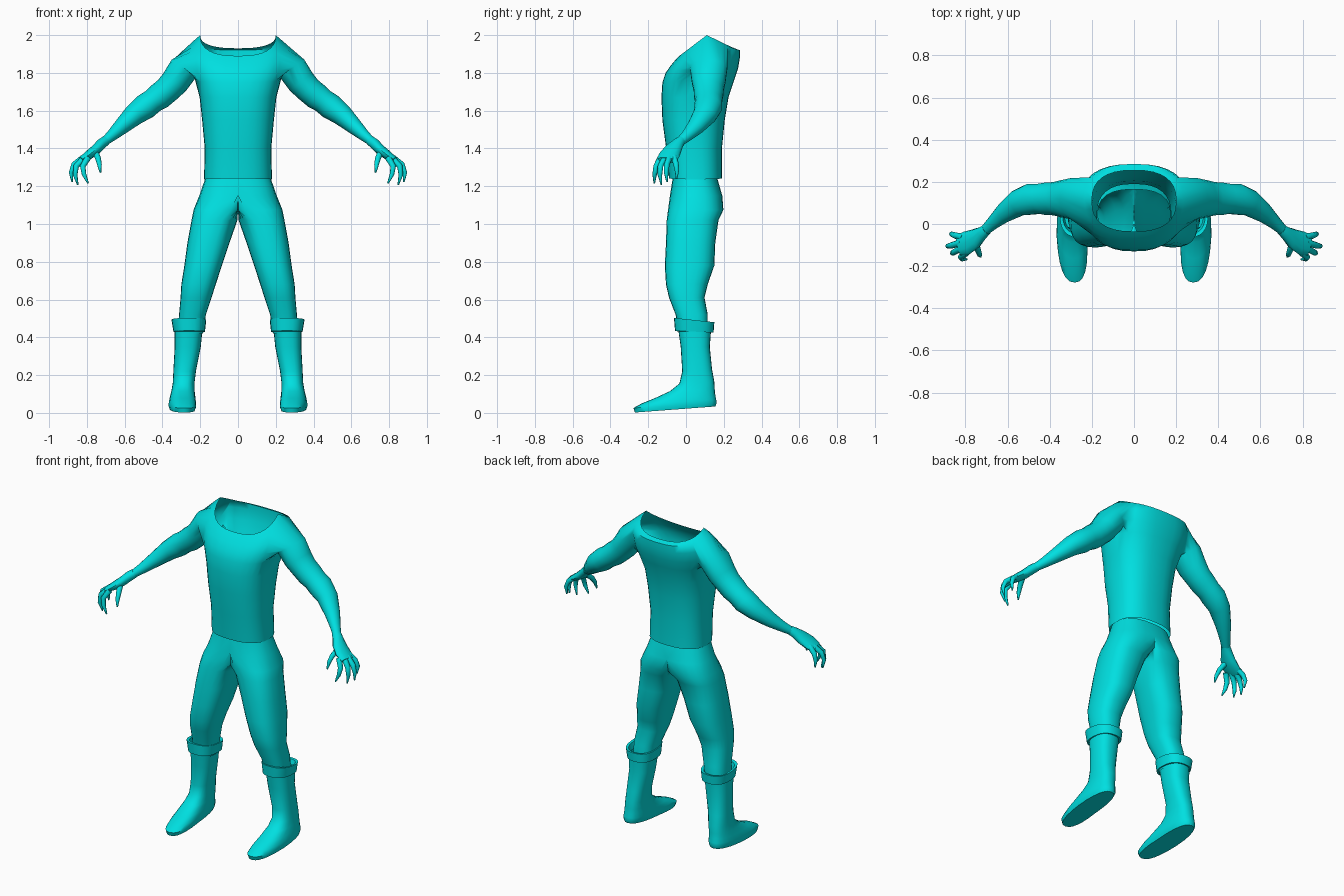
import bpy, bmesh
from math import sin, cos, pi, radians
from mathutils import Vector

mat = bpy.data.materials.new("teal")
mat.diffuse_color = (0.0, 0.74, 0.75, 1)


def ring(n, x0, x1, y0, y1, zf, zb=None, zs=None, p=0.8):
    """Horizontal rounded-box ring; heights given at front, back and sides."""
    zb = zf if zb is None else zb
    zs = (zf + zb) / 2 if zs is None else zs
    out = []
    for i in range(n):
        s, c = sin(2 * pi * i / n), cos(2 * pi * i / n)
        px = abs(s) ** p * (1 if s > 0 else -1)
        py = abs(c) ** p * (1 if c > 0 else -1)
        z = zs + ((zf if c > 0 else zb) - zs) * abs(py)
        out.append(Vector(((x0 + x1) / 2 + px * (x1 - x0) / 2,
                           (y0 + y1) / 2 - py * (y1 - y0) / 2, z)))
    return out


def tube(n, path):
    """Rings along a path of (x, y, z, thickness, width across y)."""
    pts = [Vector(q[:3]) for q in path]
    out = []
    for k, q in enumerate(path):
        axis = (pts[min(k + 1, len(pts) - 1)] - pts[max(k - 1, 0)]).normalized()
        v = Vector((0, 1, 0))
        v = (v - axis * v.dot(axis)).normalized()
        u = v.cross(axis)
        out.append([pts[k] + u * q[3] * cos(2 * pi * i / n) + v * q[4] * sin(2 * pi * i / n)
                    for i in range(n)])
    return out


def loft(bm, rings, cap_end=False, cap_start=False):
    rows = [[bm.verts.new(co) for co in r] for r in rings]
    n = len(rows[0])
    faces = [[bm.faces.new((a[j], a[(j + 1) % n], b[(j + 1) % n], b[j])) for j in range(n)]
             for a, b in zip(rows, rows[1:])]
    if cap_end:
        bm.faces.new(rows[-1])
    if cap_start:
        bm.faces.new(rows[0])
    return rows, faces


def finish(name, bm, mirror=False, angle=50):
    bmesh.ops.recalc_face_normals(bm, faces=bm.faces)
    me = bpy.data.meshes.new(name)
    bm.to_mesh(me)
    bm.free()
    me.shade_smooth()
    me.set_sharp_from_angle(angle=radians(angle))
    me.materials.append(mat)
    ob = bpy.data.objects.new(name, me)
    bpy.context.collection.objects.link(ob)
    if mirror:
        m = ob.modifiers.new("mirror", 'MIRROR')
        m.use_clip = True
        m.merge_threshold = 0.002
    return ob


# Shirt: open torso with sleeves bridged into side holes
bm = bmesh.new()
torso = [  # half width, y front, y back, z front, z back, z side
    (.180, -.09, .190, 1.24, 1.24, 1.235),
    (.176, -.105, .190, 1.40, 1.40, 1.40),
    (.190, -.125, .205, 1.55, 1.55, 1.55),
    (.203, -.13, .225, 1.67, 1.67, 1.67),
    (.228, -.125, .255, 1.75, 1.76, 1.765),
    (.250, -.108, .275, 1.80, 1.82, 1.84),
    (.255, -.08, .285, 1.84, 1.88, 1.92),
    (.235, -.055, .285, 1.87, 1.92, 1.97),
    (.200, -.035, .255, 1.89, 1.93, 2.00)]
_, faces = loft(bm, [ring(32, -w, w, a, b, zf, zb, zs) for w, a, b, zf, zb, zs in torso])
sleeve = [
    (.285, .12, 1.825, .080, .100), (.335, .12, 1.752, .076, .090),
    (.375, .12, 1.71, .071, .080), (.415, .12, 1.677, .071, .078),
    (.450, .12, 1.652, .065, .072), (.490, .118, 1.622, .068, .075),
    (.550, .10, 1.578, .058, .064), (.620, .05, 1.513, .042, .046),
    (.670, .005, 1.467, .030, .032), (.712, -.035, 1.432, .022, .024)]
for s, first in ((1, 5), (-1, 21)):
    hole = {faces[r][c] for r in (4, 5, 6) for c in range(first, first + 6)}
    rim = [e for e in {e for f in hole for e in f.edges}
           if sum(f in hole for f in e.link_faces) == 1]
    bmesh.ops.delete(bm, geom=list(hole), context='FACES')
    rows, _ = loft(bm, tube(18, [(s * q[0],) + q[1:] for q in sleeve]))
    top = rows[0]
    ends = [bm.edges.get((top[i], top[i - 1])) for i in range(18)]
    bmesh.ops.bridge_loops(bm, edges=rim + ends)
finish("shirt", bm, angle=60)

# Hands: palm with curled, clawed fingers
bm = bmesh.new()
loft(bm, tube(12, [(.700, -.026, 1.442, .026, .026), (.722, -.043, 1.425, .028, .032),
                   (.755, -.07, 1.392, .027, .048), (.795, -.09, 1.362, .024, .056),
                   (.832, -.10, 1.338, .016, .050)]), True, True)
fingers = [
    ((.795, -.135, 1.350), (.822, -.158, 1.305), (.815, -.166, 1.262), (.793, -.168, 1.215)),
    ((.815, -.112, 1.348), (.856, -.135, 1.308), (.862, -.138, 1.260), (.848, -.130, 1.207)),
    ((.820, -.088, 1.350), (.868, -.102, 1.315), (.884, -.105, 1.272), (.878, -.100, 1.222)),
    ((.812, -.064, 1.355), (.852, -.054, 1.322), (.866, -.048, 1.285), (.860, -.050, 1.240)),
    ((.755, -.085, 1.380), (.740, -.125, 1.345), (.733, -.146, 1.312), (.728, -.156, 1.272))]
for f in fingers:
    loft(bm, tube(8, [p + (r, r) for p, r in zip(f, (.017, .015, .012, .004))]), True, True)
finish("hands", bm, mirror=True)

# Trousers: one leg clipped at the centre line, then mirrored
bm = bmesh.new()
leg = [  # x inner, x outer, y front, y back, z
    (-.172, .172, -.070, .165, 1.245), (-.205, .205, -.085, .192, 1.15),
    (-.06, .235, -.095, .198, 1.075), (.003, .246, -.102, .172, 1.02),
    (.045, .268, -.106, .155, .90), (.085, .284, -.112, .150, .78),
    (.118, .300, -.106, .115, .68), (.140, .304, -.090, .098, .61),
    (.170, .312, -.055, .115, .52), (.185, .315, -.035, .115, .42)]
loft(bm, [ring(24, *q) for q in leg])
for v in bm.verts:
    v.co.x = max(v.co.x, 0)
inner = [f for f in bm.faces if all(v.co.x < 1e-4 for v in f.verts)]
bmesh.ops.delete(bm, geom=inner, context='FACES')
finish("trousers", bm, mirror=True, angle=70)

# Boots: shaft flowing into a long tapering foot
bm = bmesh.new()
boot = [  # x inner, x outer, y front, y back, z front, z back
    (.185, .335, -.045, .135, .47, .47), (.197, .335, -.028, .126, .35, .35),
    (.222, .342, -.020, .138, .22, .23), (.230, .345, -.035, .150, .155, .165),
    (.230, .352, -.085, .152, .115, .125), (.226, .360, -.165, .155, .078, .095),
    (.224, .366, -.235, .160, .050, .070), (.224, .368, -.278, .162, .026, .050),
    (.232, .362, -.270, .155, .002, .034)]
loft(bm, [ring(24, *q) for q in boot], cap_end=True)
for v in bm.verts:  # toes turn slightly inward
    if v.co.y < -.05:
        v.co.x += (v.co.y + .05) * .06
finish("boots", bm, mirror=True)

# Boot cuffs: flared turned-down bands
bm = bmesh.new()
cuff = [
    (.192, .333, -.040, .130, .43, .43), (.175, .342, -.058, .146, .435, .425),
    (.168, .352, -.064, .150, .503, .480), (.184, .338, -.046, .135, .500, .478),
    (.195, .328, -.036, .125, .45, .45)]
loft(bm, [ring(24, *q) for q in cuff])
finish("boot_cuffs", bm, mirror=True, angle=40)
